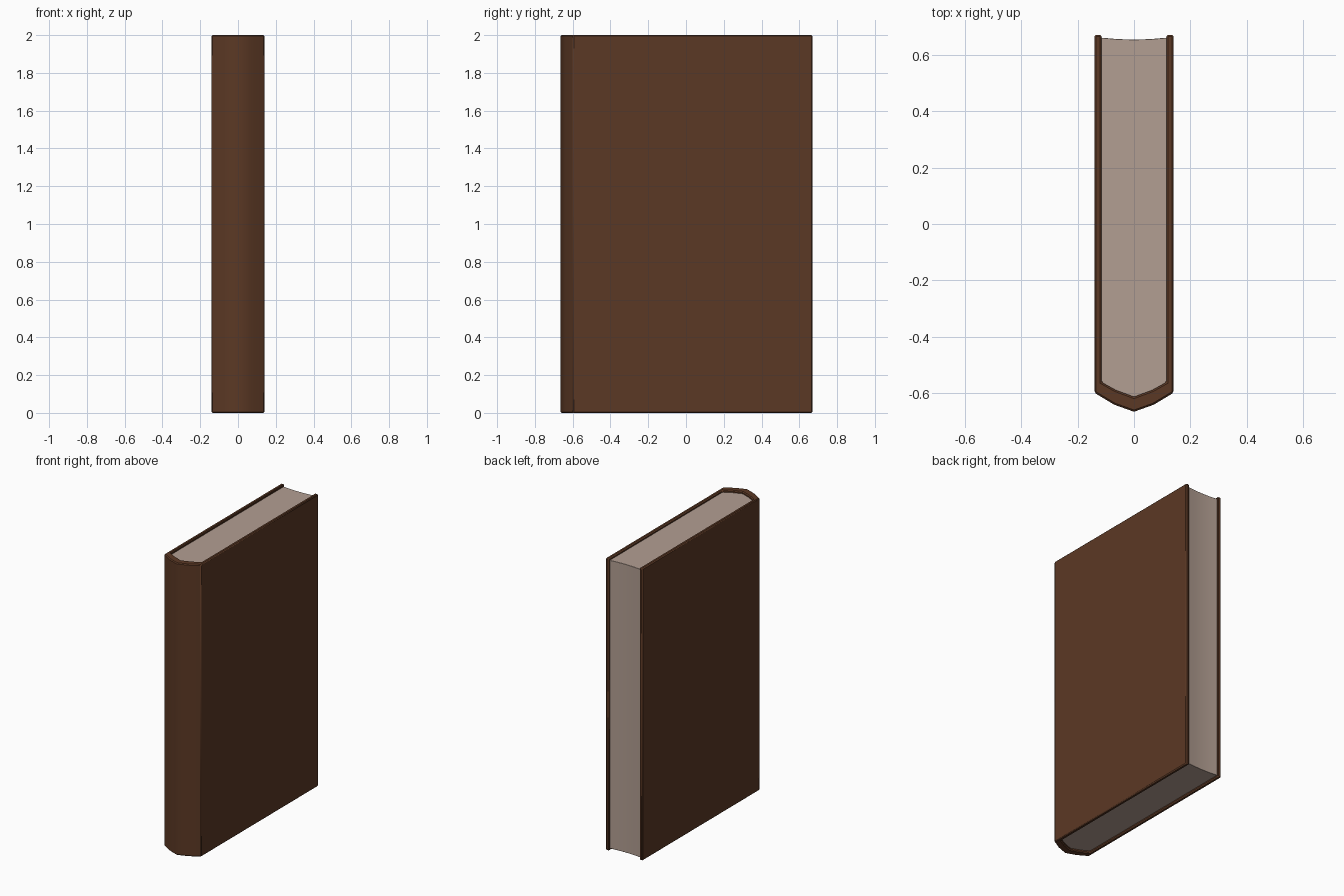
import bpy
import bmesh

if "Cube" in bpy.data.objects:
    bpy.data.objects.remove(bpy.data.objects["Cube"])


def material(name, rgb):
    m = bpy.data.materials.new(name)
    m.diffuse_color = (*rgb, 1.0)
    m.use_nodes = True
    m.node_tree.nodes["Principled BSDF"].inputs["Base Color"].default_value = m.diffuse_color
    return m


def mirrored(half):
    """Full outline from its +x half, listed from the back to the centre line."""
    return half + [(-x, y) for x, y in reversed(half) if x > 0]


def extrude_outline(name, outline, z0, z1, mat, bevel):
    bm = bmesh.new()
    face = bm.faces.new([bm.verts.new((x, y, z0)) for x, y in outline])
    res = bmesh.ops.extrude_face_region(bm, geom=[face])
    for v in res["geom"]:
        if isinstance(v, bmesh.types.BMVert):
            v.co.z = z1
    bmesh.ops.recalc_face_normals(bm, faces=bm.faces[:])
    mesh = bpy.data.meshes.new(name)
    bm.to_mesh(mesh)
    bm.free()
    mesh.materials.append(mat)
    ob = bpy.data.objects.new(name, mesh)
    bpy.context.collection.objects.link(ob)
    b = ob.modifiers.new("edge_bevel", "BEVEL")
    b.width = bevel
    b.segments = 1
    b.limit_method = "ANGLE"
    b.angle_limit = 1.0
    bpy.ops.object.select_all(action="DESELECT")
    ob.select_set(True)
    bpy.context.view_layer.objects.active = ob
    bpy.ops.object.shade_smooth_by_angle(angle=0.7)
    return ob


leather = material("brown_leather", (0.105, 0.04, 0.018))
paper = material("aged_paper", (0.45, 0.345, 0.29))

# cover: two boards joined by a faceted rounded spine, open at the back
outer = mirrored([(0.14, 0.67), (0.14, -0.598), (0.07, -0.64), (0.0, -0.665)])
inner = mirrored([(0.115, 0.67), (0.115, -0.56), (0.065, -0.588), (0.0, -0.612)])
extrude_outline("cover", outer + inner[::-1], 0.0, 2.0, leather, 0.006)

# page block: follows the spine, with a slightly hollow fore-edge
pages = [(-0.06, 0.655), (0.0, 0.653), (0.06, 0.655)] + mirrored(
    [(0.117, 0.66), (0.117, -0.562), (0.066, -0.59), (0.0, -0.614)])
extrude_outline("pages", pages, 0.014, 1.986, paper, 0.001)
